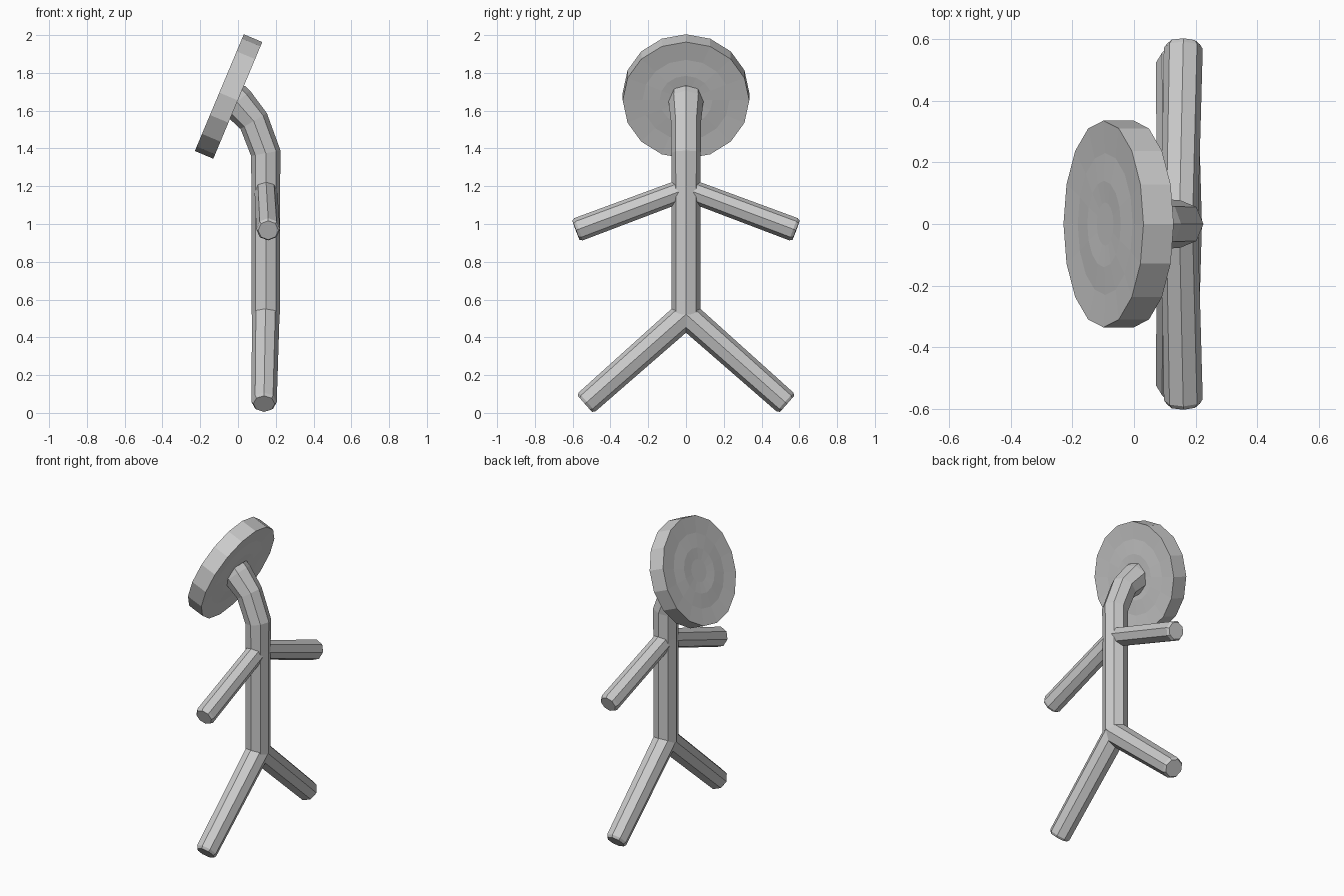
import bpy, bmesh
from math import sin, cos, tau
from mathutils import Vector

if "Cube" in bpy.data.objects:
    bpy.data.objects.remove(bpy.data.objects["Cube"])


def make_mesh(name, rings):
    """Skin a list of closed rings and cap both ends."""
    bm = bmesh.new()
    loops = [[bm.verts.new(p) for p in ring] for ring in rings]
    n = len(loops[0])
    for a, b in zip(loops, loops[1:]):
        for i in range(n):
            j = (i + 1) % n
            bm.faces.new((a[i], a[j], b[j], b[i]))
    bm.faces.new(loops[0][::-1])
    bm.faces.new(loops[-1])
    bmesh.ops.recalc_face_normals(bm, faces=bm.faces)
    me = bpy.data.meshes.new(name)
    bm.to_mesh(me)
    bm.free()
    ob = bpy.data.objects.new(name, me)
    bpy.context.collection.objects.link(ob)
    return ob


def tube(name, path, side, sides=8):
    """Mitred octagonal tube; path holds (x, y, z, radius)."""
    pts = [Vector(p[:3]) for p in path]
    rings = []
    for i, (p, row) in enumerate(zip(pts, path)):
        d0 = (p - pts[max(i - 1, 0)]).normalized()
        d1 = (pts[min(i + 1, len(pts) - 1)] - p).normalized()
        t = (d0 + d1).normalized()
        stretch = 1 / t.dot(d1 if d1.length else d0)
        s = (side - t * side.dot(t)).normalized()
        u = t.cross(s)
        r = row[3]
        rings.append([p + s * r * cos(k * tau / sides)
                      + u * r * stretch * sin(k * tau / sides)
                      for k in range(sides)])
    return make_mesh(name, rings)


def limb_pair(name, root, tip):
    """Left and right limbs meeting in a mitre on the centre line."""
    a, b = Vector(root[:3]), Vector(tip[:3])
    near = b - (b - a).normalized() * 0.015
    half = [(*b, tip[3] * 0.85), (*near, tip[3])]
    other = [(x, -y, z, r) for x, y, z, r in reversed(half)]
    return tube(name, half + [root] + other, Vector((1, 0, 0)))


# Torso and bent neck
tube("torso_and_neck", [
    (0.147, 0, 0.52, 0.076), (0.147, 0, 1.20, 0.076), (0.147, 0, 1.375, 0.078),
    (0.083, 0, 1.545, 0.08), (-0.005, 0, 1.645, 0.092), (-0.03, 0, 1.673, 0.09),
], Vector((0, 1, 0)))

# Arms and legs
limb_pair("arms", (0.147, 0, 1.185, 0.06), (0.16, 0.583, 0.967, 0.063))
limb_pair("legs", (0.147, 0, 0.522, 0.073), (0.138, 0.535, 0.048, 0.067))

# Tilted disc head with faintly dished faces
centre = Vector((-0.05, 0, 1.675))
up = Vector((0.387, 0, 0.922))
axis = Vector((-0.922, 0, 0.387))
face = [(0.07, 0.047), (0.14, 0.051), (0.23, 0.047), (0.335, 0.053)]
profile = face + [(r, -h) for r, h in reversed(face)]
make_mesh("head_disc", [
    [centre + axis * h + up * r * cos(k * tau / 16)
     + Vector((0, r * sin(k * tau / 16), 0)) for k in range(16)]
    for r, h in profile])
